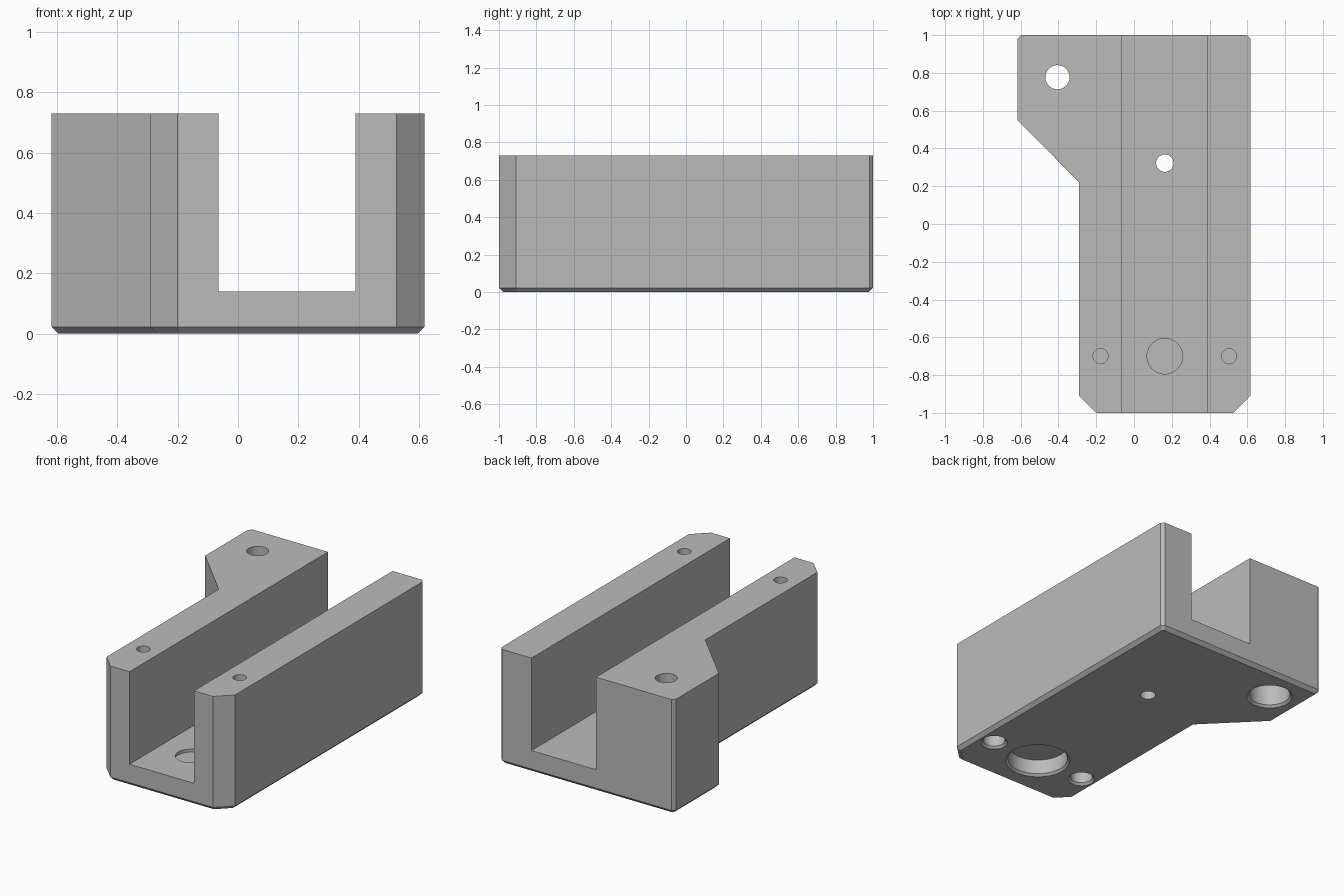
import bpy
import bmesh
from math import radians

if "Cube" in bpy.data.objects:
    bpy.data.objects.remove(bpy.data.objects["Cube"], do_unlink=True)

HEIGHT = 0.73
FLOOR = 0.14
LIP = 0.014

grey = bpy.data.materials.new("plain grey")
grey.use_nodes = True
grey.diffuse_color = (0.5, 0.5, 0.5, 1)
grey.node_tree.nodes["Principled BSDF"].inputs["Base Color"].default_value = (0.5, 0.5, 0.5, 1)


def add_object(name, bm):
    bmesh.ops.recalc_face_normals(bm, faces=bm.faces)
    mesh = bpy.data.meshes.new(name)
    bm.to_mesh(mesh)
    bm.free()
    mesh.materials.append(grey)
    obj = bpy.data.objects.new(name, mesh)
    bpy.context.collection.objects.link(obj)
    return obj


def lathe_cutter(name, x, y, rings, sides=48):
    """Closed round cutter through a list of (radius, height) rings."""
    bm = bmesh.new()
    last = None
    for r, z in rings:
        ring = bmesh.ops.create_circle(bm, radius=r, segments=sides)["verts"]
        for v in ring:
            v.co.x += x
            v.co.y += y
            v.co.z = z
        if last:
            for i in range(sides):
                j = (i + 1) % sides
                bm.faces.new((last[i], last[j], ring[j], ring[i]))
        else:
            bm.faces.new(ring)
        last = ring
    bm.faces.new(last)
    return add_object(name, bm)


def bore(r, depth):
    """Rings of a bore from below with a chamfered lip."""
    return [(r + LIP + 0.02, -0.02), (r, LIP), (r, depth)]


def cut(target, cutter):
    mod = target.modifiers.new(cutter.name, "BOOLEAN")
    mod.operation = "DIFFERENCE"
    mod.solver = "EXACT"
    mod.object = cutter
    bpy.context.view_layer.objects.active = target
    bpy.ops.object.modifier_apply(modifier=mod.name)
    bpy.data.objects.remove(cutter, do_unlink=True)


# Body: extruded outline with a side lug and a chamfered underside
outline = [(-0.20, -1), (0.525, -1), (0.617, -0.91), (0.617, 0.98), (0.597, 1),
           (-0.597, 1), (-0.617, 0.98), (-0.617, 0.55), (-0.29, 0.22), (-0.29, -0.91)]
bm = bmesh.new()
base = bm.faces.new([bm.verts.new((x, y, 0)) for x, y in outline])
top = bmesh.ops.extrude_face_region(bm, geom=[base], use_keep_orig=True)["geom"]
for v in top:
    if isinstance(v, bmesh.types.BMVert):
        v.co.z = HEIGHT
bmesh.ops.recalc_face_normals(bm, faces=bm.faces)
rim = [e for e in bm.edges if all(v.co.z < 0.001 for v in e.verts)]
bmesh.ops.bevel(bm, geom=rim, offset=0.022, segments=1, affect="EDGES")
body = add_object("channel_bracket", bm)

# Channel running the full length
bm = bmesh.new()
bmesh.ops.create_cube(bm, size=1)
for v in bm.verts:
    v.co.x = 0.39 if v.co.x > 0 else -0.065
    v.co.y *= 2.4
    v.co.z = 1 if v.co.z > 0 else FLOOR
cut(body, add_object("channel_cutter", bm))

# Lug hole and centre hole, both right through
cut(body, lathe_cutter("lug_hole", -0.405, 0.777, bore(0.122, 0.4) + [(0.064, 0.4), (0.064, 1)]))
cut(body, lathe_cutter("centre_hole", 0.163, 0.322, [(0.046, -0.1), (0.046, 0.3)]))

# Large floor recess above a wide pocket, with a thin web between
cut(body, lathe_cutter("floor_recess", 0.163, -0.70, [(0.094, FLOOR - 0.02), (0.094, 0.3)]))
cut(body, lathe_cutter("floor_pocket", 0.163, -0.70, bore(0.178, 0.108)))

# Screw holes in both walls, counterbored from below with a thin web
for side in (-1, 1):
    x = 0.163 + side * 0.34
    cut(body, lathe_cutter("screw_hole", x, -0.70, [(0.04, 0.42), (0.04, 1)]))
    cut(body, lathe_cutter("screw_bore", x, -0.70, bore(0.066, 0.4)))

bpy.ops.object.select_all(action="DESELECT")
body.select_set(True)
bpy.context.view_layer.objects.active = body
bpy.ops.object.shade_smooth_by_angle(angle=radians(25))
